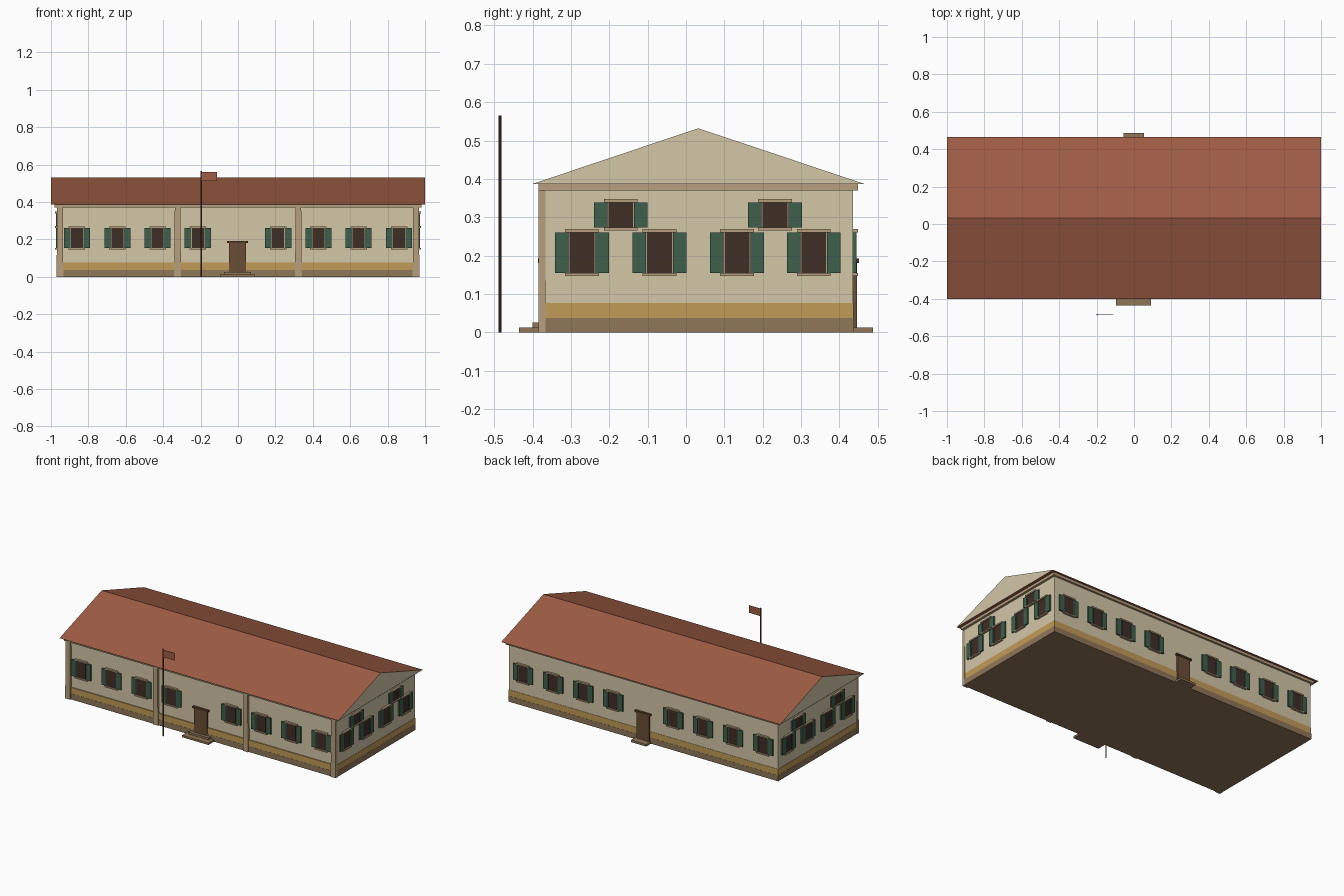
import bpy, bmesh

cube = bpy.data.objects.get("Cube")
if cube:
    bpy.data.objects.remove(cube, do_unlink=True)


def linear(c):
    c /= 255
    return c / 12.92 if c <= 0.04045 else ((c + 0.055) / 1.055) ** 2.4


def material(name, *rgb):
    m = bpy.data.materials.new(name)
    col = [linear(c) for c in rgb] + [1]
    m.diffuse_color = col
    m.use_nodes = True
    m.node_tree.nodes["Principled BSDF"].inputs["Base Color"].default_value = col
    return m


CREAM = material("cream plaster", 211, 199, 167)
OCHRE = material("ochre band", 193, 155, 86)
STONE = material("brown stone", 144, 118, 89)
TRIM = material("tan trim", 183, 159, 125)
ROOF = material("terracotta", 158, 92, 68)
GREEN = material("shutter green", 62, 94, 76)
GLASS = material("dark glass", 62, 46, 38)
DOOR = material("door brown", 106, 78, 54)
POLE = material("pole brown", 88, 62, 42)


def make(name, bm, *mats):
    me = bpy.data.meshes.new(name)
    bmesh.ops.recalc_face_normals(bm, faces=bm.faces[:])
    bm.to_mesh(me)
    bm.free()
    for m in mats:
        me.materials.append(m)
    ob = bpy.data.objects.new(name, me)
    bpy.context.collection.objects.link(ob)
    return ob


def add_box(bm, lo, hi):
    verts = bmesh.ops.create_cube(bm, size=1)["verts"]
    for v in verts:
        for i in range(3):
            v.co[i] = hi[i] if v.co[i] > 0 else lo[i]
    return verts


def box(name, lo, hi, mat):
    bm = bmesh.new()
    add_box(bm, lo, hi)
    return make(name, bm, mat)


# Wall limits
WX, WF, WB = 0.965, -0.37, 0.435


def on_wall(bm, side, u, d, z):
    """Box on a wall: u along it, d outward from it, z up (each a range)."""
    if side in ("front", "back"):
        ys = [WF - t for t in d] if side == "front" else [WB + t for t in d]
        xs = u
    else:
        s = 1 if side == "left" else -1
        xs, ys = [s * (WX + t) for t in d], u
    add_box(bm, (min(xs), min(ys), z[0]), (max(xs), max(ys), z[1]))


# Walls, coloured bands and eaves beam
box("walls", (-WX, WF, 0.01), (WX, WB, 0.38), CREAM)
box("plinth", (-0.968, -0.378, 0), (0.968, 0.438, 0.037), STONE)
box("painted_band", (-0.967, -0.377, 0.037), (0.967, 0.437, 0.077), OCHRE)
box("eaves_beam", (-0.98, -0.385, 0.37), (0.98, 0.448, 0.387), TRIM)

# Gabled roof: plaster on the end triangles, tiles elsewhere
bm = bmesh.new()
profile = [(-0.4, 0.387), (0.465, 0.387), (0.032, 0.532)]
end = bm.faces.new([bm.verts.new((-1, y, z)) for y, z in profile])
ext = bmesh.ops.extrude_face_region(bm, geom=[end], use_keep_orig=True)
for v in ext["geom"]:
    if isinstance(v, bmesh.types.BMVert):
        v.co.x = 1
bm.normal_update()
for f in bm.faces:
    f.material_index = 1 if abs(f.normal.x) > 0.9 else 0
make("roof", bm, ROOF, CREAM)

# Front pillars, slightly wider at the foot
bm = bmesh.new()
for x in (-0.952, -0.323, 0.323, 0.952):
    for v in add_box(bm, (x - 0.015, -0.385, 0), (x + 0.015, -0.366, 0.372)):
        if v.co.z < 0.1:
            v.co.x += 0.003 if v.co.x > x else -0.003
make("pillars", bm, TRIM)

# Windows with frames, ledges and shutters
row_x = [s * x for s in (-1, 1) for x in (0.215, 0.43, 0.645, 0.861)]
low, high = (0.155, 0.26), (0.273, 0.339)
layout = [(side, x, low) for side in ("front", "back") for x in row_x]
for side in ("left", "right"):
    layout += [(side, y, low) for y in (-0.271, -0.069, 0.133, 0.333)]
    layout += [(side, y, high) for y in (-0.17, 0.232)]

panes, frames, shutters = bmesh.new(), bmesh.new(), bmesh.new()
for side, c, (z0, z1) in layout:
    on_wall(panes, side, (c - 0.032, c + 0.032), (-0.002, 0.006), (z0, z1))
    on_wall(frames, side, (c - 0.036, c + 0.036), (-0.002, 0.004), (z0, z1))
    for a, b in ((z0 - 0.008, z0), (z1, z1 + 0.009)):
        on_wall(frames, side, (c - 0.044, c + 0.044), (-0.002, 0.013), (a, b))
    for s in (-1, 1):
        u = sorted((c + s * 0.035, c + s * 0.07))
        on_wall(shutters, side, u, (-0.002, 0.009), (z0, z1))
make("window_panes", panes, GLASS)
make("window_frames", frames, TRIM)
make("shutters", shutters, GREEN)

# Doors and their lintels
doors, lintels = bmesh.new(), bmesh.new()
for side in ("front", "back"):
    on_wall(doors, side, (-0.047, 0.044), (-0.002, 0.011), (0.012, 0.182))
    on_wall(lintels, side, (-0.058, 0.054), (-0.002, 0.016), (0.181, 0.192))
make("doors", doors, DOOR)
make("door_lintels", lintels, POLE)

# Steps
box("front_lower_step", (-0.097, -0.435, 0), (0.092, -0.37, 0.013), STONE)
box("front_upper_step", (-0.075, -0.4, 0.012), (0.07, -0.37, 0.026), STONE)
box("back_step", (-0.055, 0.43, 0), (0.054, 0.487, 0.013), STONE)

# Flagpole and flag
bm = bmesh.new()
pole = bmesh.ops.create_cone(bm, cap_ends=True, segments=8, radius1=0.0035,
                             radius2=0.0035, depth=0.565)["verts"]
bmesh.ops.translate(bm, verts=pole, vec=(-0.197, -0.485, 0.2825))
make("flagpole", bm, POLE)
box("flag", (-0.195, -0.486, 0.512), (-0.112, -0.484, 0.56), ROOF)
